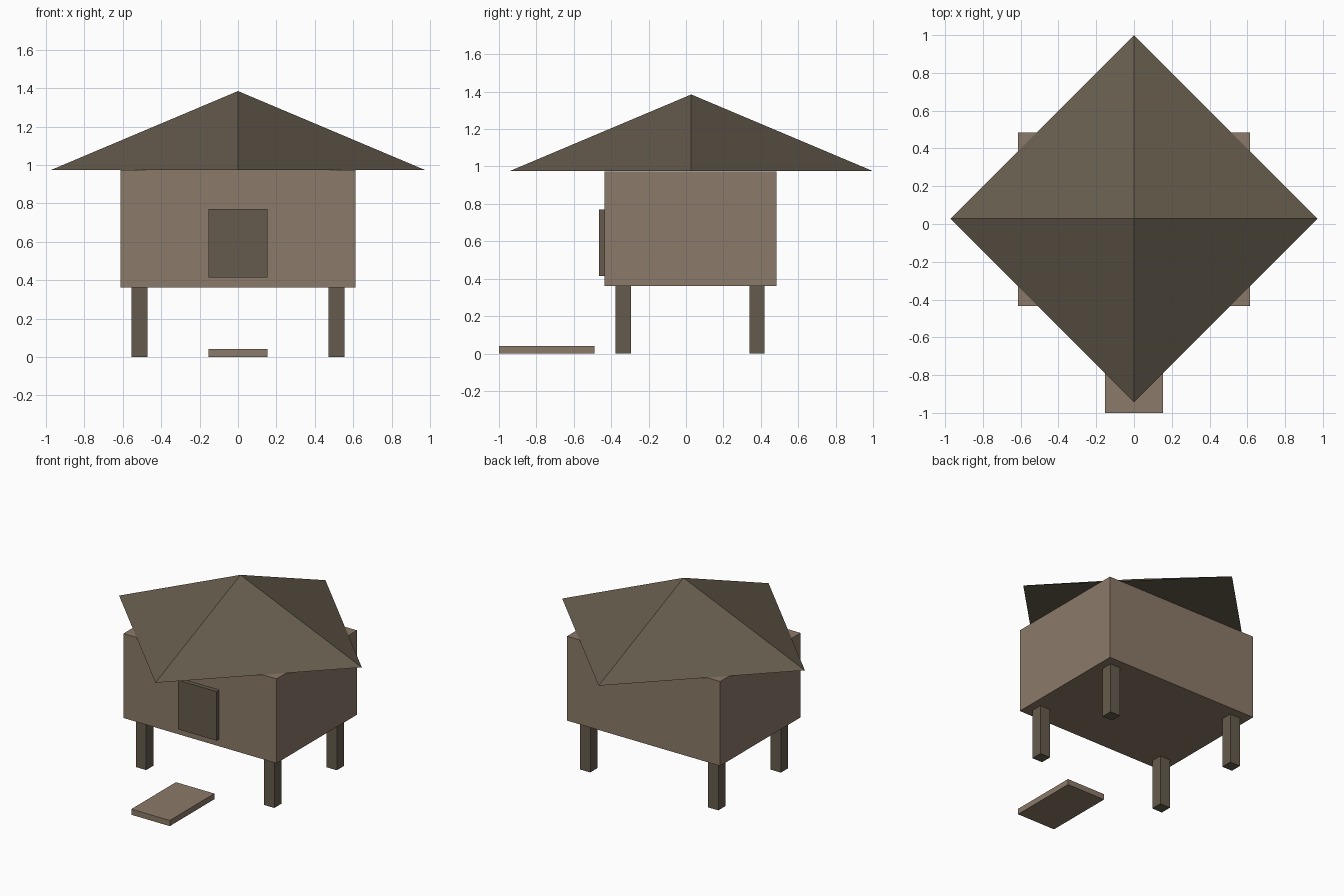
import bpy
from math import pi

cube = bpy.data.objects.get("Cube")
if cube:
    bpy.data.objects.remove(cube, do_unlink=True)


def material(name, rgb):
    m = bpy.data.materials.new(name)
    m.use_nodes = True
    colour = (*rgb, 1)
    m.diffuse_color = colour
    m.node_tree.nodes["Principled BSDF"].inputs["Base Color"].default_value = colour
    return m


light_wood = material("light wood", (0.26, 0.195, 0.14))
dark_wood = material("dark wood", (0.13, 0.105, 0.072))


def box(name, low, high, mat):
    """Box between two opposite corners."""
    centre = [(a + b) / 2 for a, b in zip(low, high)]
    bpy.ops.mesh.primitive_cube_add(size=1, location=centre)
    ob = bpy.context.object
    ob.name = name
    ob.scale = [b - a for a, b in zip(low, high)]
    bpy.ops.object.transform_apply(location=False, rotation=False, scale=True)
    ob.data.materials.append(mat)
    return ob


MID_Y = 0.025
EAVES = 0.975

# Raised hut body, door and ground step
box("hut_body", (-0.613, -0.435, 0.362), (0.613, 0.485, 0.973), light_wood)
box("door", (-0.154, -0.466, 0.415), (0.154, -0.43, 0.77), dark_wood)
box("step", (-0.154, -1, 0), (0.154, -0.49, 0.041), light_wood)

# Four square legs
for side, x in (("right", -0.513), ("left", 0.513)):
    for end, y in (("front", -0.335), ("back", 0.38)):
        box(f"{end}_{side}_leg", (x - 0.041, y - 0.041, 0),
            (x + 0.041, y + 0.041, 0.364), dark_wood)

# Pyramid roof, turned so its corners point along the axes
bpy.ops.mesh.primitive_cone_add(vertices=4, radius1=0.972, radius2=0, depth=0.41,
                                location=(0, MID_Y + 0.003, EAVES + 0.205))
roof = bpy.context.object
roof.name = "roof"
roof.data.materials.append(dark_wood)
